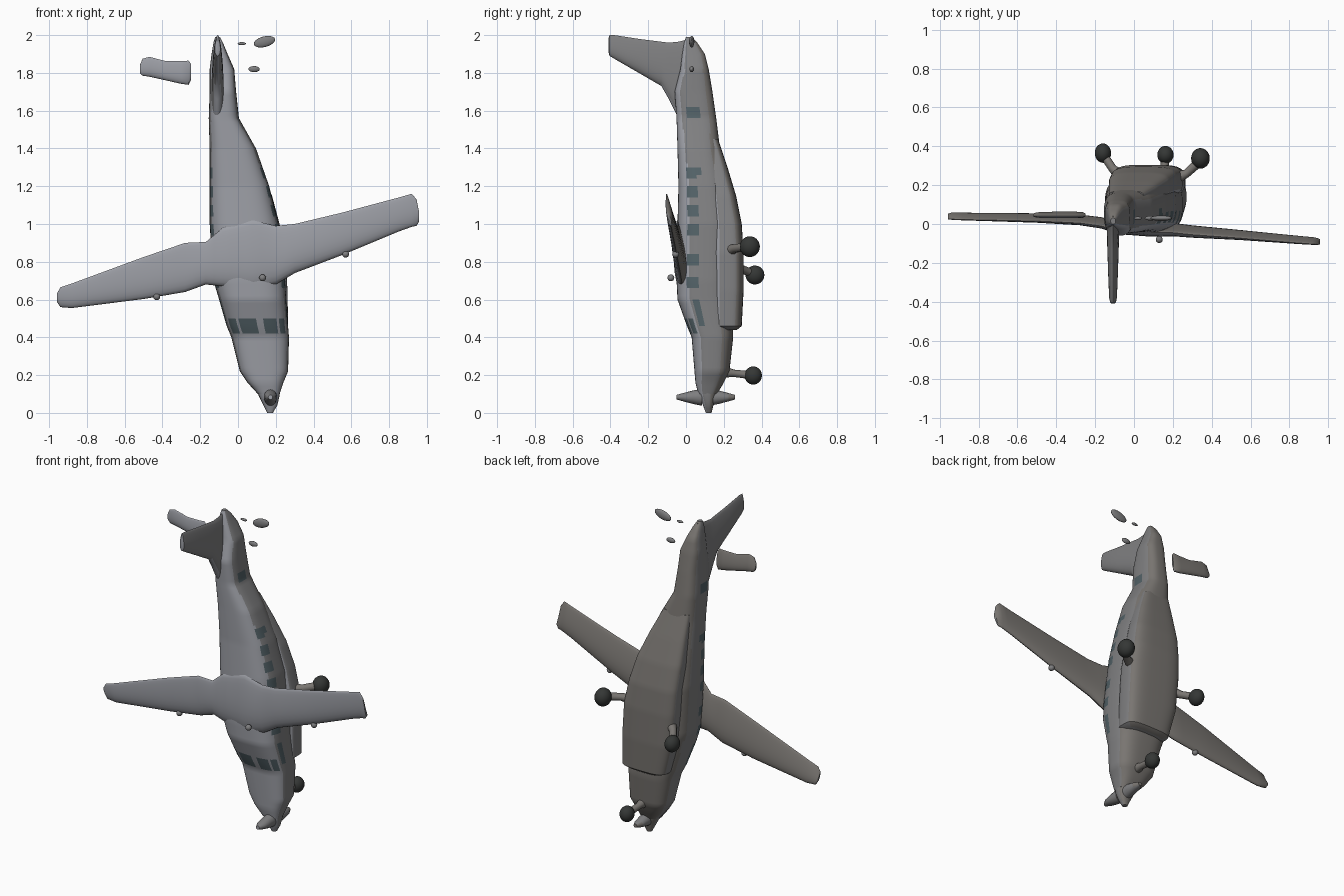
import bpy, bmesh
from math import sin, cos, pi
from mathutils import Vector


def material(name, rgb):
    m = bpy.data.materials.new(name)
    m.diffuse_color = (*rgb, 1)
    return m


DARK = material("rubber", (0.035, 0.038, 0.036))
GLASS = material("glass", (0.085, 0.12, 0.135))
TOP = material("upper_skin", (0.34, 0.35, 0.385))
SIDE = material("side_skin", (0.21, 0.21, 0.215))
UNDER = material("under_skin", (0.19, 0.178, 0.165))


def loft(name, rings):
    """Skin a list of equal-length point rings, cap both ends, paint by facing."""
    bm = bmesh.new()
    vs = [[bm.verts.new(p) for p in r] for r in rings]
    n = len(vs[0])
    for a, b in zip(vs, vs[1:]):
        for i in range(n):
            j = (i + 1) % n
            bm.faces.new((a[i], a[j], b[j], b[i]))
    bm.faces.new(vs[0])
    bm.faces.new(vs[-1])
    bmesh.ops.recalc_face_normals(bm, faces=bm.faces)
    me = bpy.data.meshes.new(name)
    bm.to_mesh(me)
    bm.free()
    for m in (TOP, SIDE, UNDER, GLASS):
        me.materials.append(m)
    for f in me.polygons:
        f.material_index = 0 if f.normal.y < -0.45 else 2 if f.normal.y > 0.35 else 1
    ob = bpy.data.objects.new(name, me)
    bpy.context.collection.objects.link(ob)
    smooth(ob)
    return ob


def smooth(ob, angle=0.7):
    bpy.ops.object.select_all(action='DESELECT')
    ob.select_set(True)
    bpy.context.view_layer.objects.active = ob
    bpy.ops.object.shade_smooth_by_angle(angle=angle)


def refine(stations, step):
    """Insert linearly interpolated stations, at most step apart in the first value."""
    out = [stations[0]]
    for a, b in zip(stations, stations[1:]):
        n = max(1, round(abs(b[0] - a[0]) / step))
        out += [tuple(p + (q - p) * k / n for p, q in zip(a, b)) for k in range(1, n + 1)]
    return out


def spow(v, e):
    return abs(v) ** e * (1 if v >= 0 else -1)


def hull(name, stations, power, n=56):
    """Rounded-box body along z; station = z, x left, x right, y top, y bottom."""
    rings = []
    for z, x0, x1, y0, y1 in refine(stations, 0.02):
        rings.append([((x0 + x1) / 2 + (x1 - x0) / 2 * spow(cos(t), 2 / power),
                       (y0 + y1) / 2 + (y1 - y0) / 2 * spow(sin(t), 2 / power), z)
                      for t in (2 * pi * i / n for i in range(n))])
    return loft(name, rings)


def foil(lead, trail, thick, axis, n=24):
    """Airfoil ring between two points, thickened along axis."""
    pts = []
    for i in range(n):
        t = 2 * pi * i / n
        u = (1 - cos(t)) / 2
        pts.append(lead.lerp(trail, u) + axis * (sin(t) * thick * (1.2 - 0.7 * u)))
    return pts


def ball(name, loc, size, mat=SIDE):
    bpy.ops.mesh.primitive_uv_sphere_add(segments=24, ring_count=14, location=loc)
    ob = bpy.context.object
    ob.name = name
    ob.scale = size
    ob.data.materials.append(mat)
    smooth(ob)
    return ob


def strut(name, pts):
    """Tapered leg through points (x, y, z, radius)."""
    cu = bpy.data.curves.new(name, 'CURVE')
    cu.dimensions = '3D'
    cu.bevel_depth = 1
    cu.bevel_resolution = 3
    cu.use_fill_caps = True
    cu.materials.append(UNDER)
    sp = cu.splines.new('POLY')
    sp.points.add(len(pts) - 1)
    for p, (x, y, z, r) in zip(sp.points, pts):
        p.co = (x, y, z, 1)
        p.radius = r
    bpy.context.collection.objects.link(bpy.data.objects.new(name, cu))


# Fuselage, nose down and tail up
body = hull("fuselage", [
    (0.10, 0.105, 0.22, 0.065, 0.165), (0.16, 0.05, 0.24, 0.05, 0.2),
    (0.22, 0.01, 0.265, 0.045, 0.23), (0.40, -0.035, 0.27, 0.03, 0.25),
    (0.46, -0.06, 0.265, 0.005, 0.25), (0.60, -0.10, 0.255, -0.045, 0.25),
    (0.70, -0.13, 0.25, -0.05, 0.25), (1.00, -0.15, 0.215, -0.045, 0.25),
    (1.20, -0.15, 0.165, -0.04, 0.22), (1.40, -0.15, 0.095, -0.045, 0.18),
    (1.56, -0.155, 0.005, -0.05, 0.16), (1.70, -0.15, -0.01, -0.06, 0.14),
    (1.82, -0.15, -0.02, -0.03, 0.12), (1.90, -0.14, -0.055, -0.02, 0.10),
    (1.96, -0.13, -0.08, -0.01, 0.06), (1.99, -0.12, -0.095, 0.0, 0.03)], 2.9)

# Windscreen panes and cabin windows as faces of the fuselage
for k, f in enumerate(body.data.polygons):
    c, i = f.center, k % 56
    screen = 0.41 < c.z < 0.50 and 33 <= i <= 50 and (i - 33) % 5 != 4
    corner = 0.46 < c.z < 0.60 and (i in (29, 30, 53, 54))
    cabin = 0.005 < c.y < 0.07 and abs(f.normal.x) > 0.6 and any(
        abs(c.z - z) < 0.03 for z in (0.70, 0.80, 0.97, 1.07, 1.17, 1.27, 1.59))
    if screen or corner or cabin:
        f.material_index = 3

# Cargo pod under the belly
hull("belly_pod", [
    (0.44, 0.0, 0.24, 0.15, 0.27), (0.46, -0.04, 0.265, 0.14, 0.295),
    (0.65, -0.09, 0.262, 0.14, 0.305), (0.85, -0.11, 0.25, 0.14, 0.305),
    (1.00, -0.12, 0.22, 0.14, 0.295), (1.15, -0.13, 0.18, 0.13, 0.265),
    (1.30, -0.13, 0.12, 0.11, 0.22), (1.45, -0.13, 0.05, 0.1, 0.17)], 3.6)

# Nose cone and propeller
hull("spinner", [(0.0, 0.155, 0.185, 0.105, 0.135), (0.04, 0.135, 0.208, 0.09, 0.145),
                 (0.09, 0.11, 0.22, 0.07, 0.16), (0.14, 0.09, 0.225, 0.06, 0.17)], 2.4, 24)
for name, s in (("upper_blade", -1), ("lower_blade", 1)):
    rings = []
    for d, hx, hz in ((0.02, 0.035, 0.045), (0.07, 0.035, 0.035), (0.12, 0.03, 0.022), (0.155, 0.012, 0.012)):
        rings.append([(0.172 + hx * cos(t), 0.105 + s * d, 0.083 + hz * sin(t))
                      for t in (2 * pi * i / 16 for i in range(16))])
    loft(name, rings)

# Wing in one span: x, z leading, z trailing, y, half thickness
wing = [(-0.957, 0.585, 0.635, 0.04, 0.008), (-0.94, 0.56, 0.665, 0.04, 0.016),
        (-0.88, 0.555, 0.685, 0.038, 0.018), (-0.5, 0.603, 0.825, 0.03, 0.024),
        (-0.28, 0.64, 0.90, 0.02, 0.028), (-0.17, 0.68, 0.905, 0.005, 0.03),
        (-0.08, 0.67, 0.98, -0.02, 0.035), (0.08, 0.65, 1.02, -0.03, 0.038),
        (0.2, 0.68, 0.99, -0.03, 0.036), (0.3, 0.74, 1.0, -0.04, 0.033),
        (0.55, 0.835, 1.06, -0.058, 0.026), (0.85, 0.96, 1.14, -0.083, 0.02),
        (0.92, 0.985, 1.16, -0.088, 0.018), (0.945, 0.99, 1.13, -0.09, 0.015),
        (0.957, 1.01, 1.07, -0.09, 0.008)]
loft("wing", [foil(Vector((x, y + 0.01, a)), Vector((x, y - 0.015, b)), h, Vector((0, 1, 0)))
              for x, a, b, y, h in refine(wing, 0.04)])

# Tail fin: y, z leading, z trailing, half thickness
fin = [(0.04, 1.45, 1.985, 0.035), (-0.04, 1.56, 1.965, 0.035), (-0.09, 1.66, 1.96, 0.034),
       (-0.13, 1.73, 1.965, 0.032), (-0.25, 1.80, 1.98, 0.028), (-0.38, 1.875, 2.0, 0.022),
       (-0.405, 1.89, 2.0, 0.016), (-0.41, 1.91, 1.985, 0.008)]
loft("tail_fin", [foil(Vector((-0.108, y, a)), Vector((-0.108, y, b)), h, Vector((1, 0, 0)))
                  for y, a, b, h in fin])

# Tailplane: a detached left panel and small right fragments
stab = [(-0.52, 1.80, 1.84, 0.006), (-0.505, 1.785, 1.875, 0.013), (-0.47, 1.78, 1.885, 0.017),
        (-0.38, 1.76, 1.862, 0.018), (-0.30, 1.742, 1.862, 0.018), (-0.262, 1.737, 1.865, 0.015),
        (-0.25, 1.76, 1.85, 0.007)]
loft("left_tailplane", [foil(Vector((x, 0.05, a)), Vector((x, 0.04, b)), h, Vector((0, 1, 0)))
                        for x, a, b, h in stab])
ball("right_tailplane_tip", (0.14, 0.03, 1.965), (0.058, 0.014, 0.028)).rotation_euler = (0, -0.25, 0)
ball("right_tailplane_scrap", (0.085, 0.03, 1.82), (0.03, 0.012, 0.016))
ball("right_tailplane_chip", (0.02, 0.03, 1.955), (0.022, 0.008, 0.008))

# Landing gear
strut("left_leg", [(-0.06, 0.24, 0.79, 0.035), (-0.11, 0.285, 0.765, 0.022), (-0.16, 0.36, 0.735, 0.022)])
strut("right_leg", [(0.20, 0.23, 0.86, 0.035), (0.27, 0.26, 0.87, 0.022), (0.335, 0.32, 0.88, 0.025)])
strut("nose_leg", [(0.15, 0.18, 0.22, 0.04), (0.155, 0.25, 0.21, 0.02), (0.16, 0.34, 0.2, 0.022)])
ball("left_wheel", (-0.16, 0.365, 0.73), (0.042, 0.05, 0.05), DARK)
ball("right_wheel", (0.342, 0.338, 0.88), (0.048, 0.053, 0.055), DARK)
ball("nose_wheel", (0.162, 0.356, 0.198), (0.042, 0.046, 0.048), DARK)

# Small fairings and antennas on the wing
for name, loc in (("left_fairing", (-0.43, 0.03, 0.615)), ("right_fairing", (0.57, -0.055, 0.84)),
                  ("roof_antenna", (0.13, -0.08, 0.715))):
    ball(name, loc, (0.018, 0.018, 0.018))
